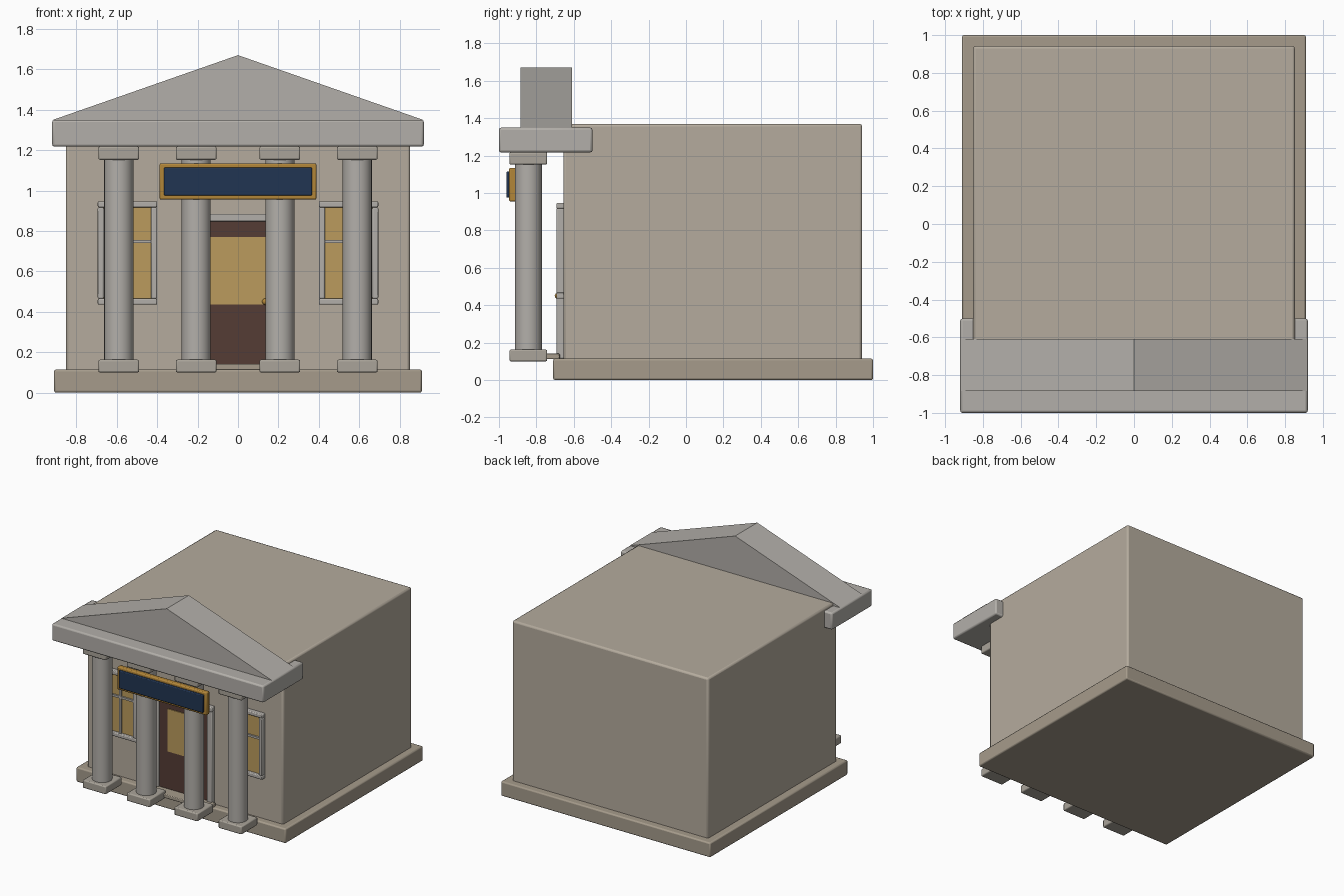
import bpy, bmesh

if "Cube" in bpy.data.objects:
    bpy.data.objects.remove(bpy.data.objects["Cube"])

def mat(name, rgb):
    m = bpy.data.materials.new(name)
    m.diffuse_color = (*rgb, 1)
    m.use_nodes = True
    m.node_tree.nodes["Principled BSDF"].inputs["Base Color"].default_value = m.diffuse_color
    return m

WALL = mat("wall_stone", (0.46, 0.41, 0.34))
BASE = mat("base_stone", (0.38, 0.33, 0.26))
TRIM = mat("trim_stone", (0.45, 0.43, 0.40))
CAP = mat("cap_stone", (0.40, 0.37, 0.32))
DOOR = mat("door_wood", (0.09, 0.045, 0.035))
GLASS = mat("warm_glass", (0.5, 0.33, 0.11))
GOLD = mat("gold", (0.45, 0.24, 0.04))
NAVY = mat("navy", (0.015, 0.035, 0.085))

def finish(name, bm, m, bevel=0.0, smooth=True):
    bmesh.ops.recalc_face_normals(bm, faces=bm.faces)
    me = bpy.data.meshes.new(name)
    bm.to_mesh(me)
    bm.free()
    me.materials.append(m)
    ob = bpy.data.objects.new(name, me)
    bpy.context.collection.objects.link(ob)
    if bevel:
        b = ob.modifiers.new("bevel", 'BEVEL')
        b.width = bevel
        b.segments = 2
    if smooth:
        bpy.context.view_layer.objects.active = ob
        bpy.ops.object.select_all(action='DESELECT')
        ob.select_set(True)
        bpy.ops.object.shade_smooth_by_angle(angle=0.6)
    return ob

def box(name, x, y, z, m, bevel=0.0):
    """Box from (min, max) pairs."""
    bm = bmesh.new()
    bmesh.ops.create_cube(bm, size=1)
    for v in bm.verts:
        v.co = [(a + b) / 2 + c * (b - a) for (a, b), c in zip((x, y, z), v.co)]
    return finish(name, bm, m, bevel)

def cylinder(name, x, y, z0, z1, r, m):
    bm = bmesh.new()
    bmesh.ops.create_cone(bm, cap_ends=True, segments=32, radius1=r, radius2=r, depth=z1 - z0)
    bmesh.ops.translate(bm, verts=bm.verts, vec=(x, y, (z0 + z1) / 2))
    return finish(name, bm, m)

# Main block, plinth and entablature
box("plinth", (-.91, .91), (-.71, 1.0), (0, .115), BASE, .01)
box("main_block", (-.852, .852), (-.655, .942), (.1, 1.37), WALL, .014)
box("entablature", (-.92, .92), (-1.0, -.50), (1.217, 1.35), TRIM, .012)

# Triangular pediment
bm = bmesh.new()
tri = bm.faces.new([bm.verts.new((x, -.885, z)) for x, z in ((-.915, 1.35), (.915, 1.35), (0, 1.67))])
ext = bmesh.ops.extrude_face_region(bm, geom=[tri])["geom"]
bmesh.ops.translate(bm, vec=(0, .275, 0), verts=[g for g in ext if isinstance(g, bmesh.types.BMVert)])
if not tri.is_valid or len(bm.faces) < 5:
    bm.faces.new([v for v in bm.verts if v.co.y < -.8])
finish("pediment", bm, TRIM, smooth=False)

# Columns with foot and capital
for i, x in enumerate((-.59, -.207, .207, .59), 1):
    cylinder(f"column_{i}", x, -.843, .15, 1.16, .072, TRIM)
    box(f"column_foot_{i}", (x - .101, x + .101), (-.944, -.742), (.1, .163), CAP, .008)
    box(f"column_capital_{i}", (x - .101, x + .101), (-.944, -.742), (1.152, 1.218), CAP, .008)

# Sign board
box("sign_frame", (-.388, .388), (-.946, -.905), (.955, 1.135), GOLD, .008)
box("sign_panel", (-.366, .366), (-.961, -.94), (.975, 1.115), NAVY, .006)

# Door with glass, surround, knob and step
box("door", (-.21, .21), (-.675, -.65), (.115, .85), DOOR)
box("door_glass", (-.135, .135), (-.682, -.67), (.435, .77), GLASS)
box("door_lintel", (-.255, .255), (-.692, -.65), (.848, .885), TRIM, .006)
for s, side in ((-1, "left"), (1, "right")):
    box(f"door_jamb_{side}", sorted((s * .21, s * .255)), (-.692, -.65), (.115, .85), TRIM, .006)
box("door_step", (-.28, .28), (-.77, -.675), (.112, .141), BASE, .005)
bm = bmesh.new()
bmesh.ops.create_uvsphere(bm, u_segments=16, v_segments=8, radius=.016)
bmesh.ops.translate(bm, verts=bm.verts, vec=(.135, -.686, .45))
finish("door_knob", bm, GOLD)

# Windows: pane, four frame bars and crossing glazing bars
for s, side in ((-1, "left"), (1, "right")):
    c = s * .547
    y = (-.693, -.65)
    box(f"window_pane_{side}", (c - .13, c + .13), (-.668, -.65), (.45, .93), GLASS)
    for n, z in (("sill", (.435, .465)), ("head", (.917, .947))):
        box(f"window_{n}_{side}", (c - .147, c + .147), y, z, TRIM, .006)
    for n, d in (("outer", s), ("inner", -s)):
        box(f"window_{n}_jamb_{side}", sorted((c + d * .117, c + d * .147)), y, (.465, .917), TRIM, .006)
    box(f"window_crossbar_{side}", (c - .118, c + .118), (-.682, -.66), (.74, .756), TRIM)
    box(f"window_upright_{side}", (c - .008, c + .008), (-.682, -.66), (.46, .92), TRIM)
